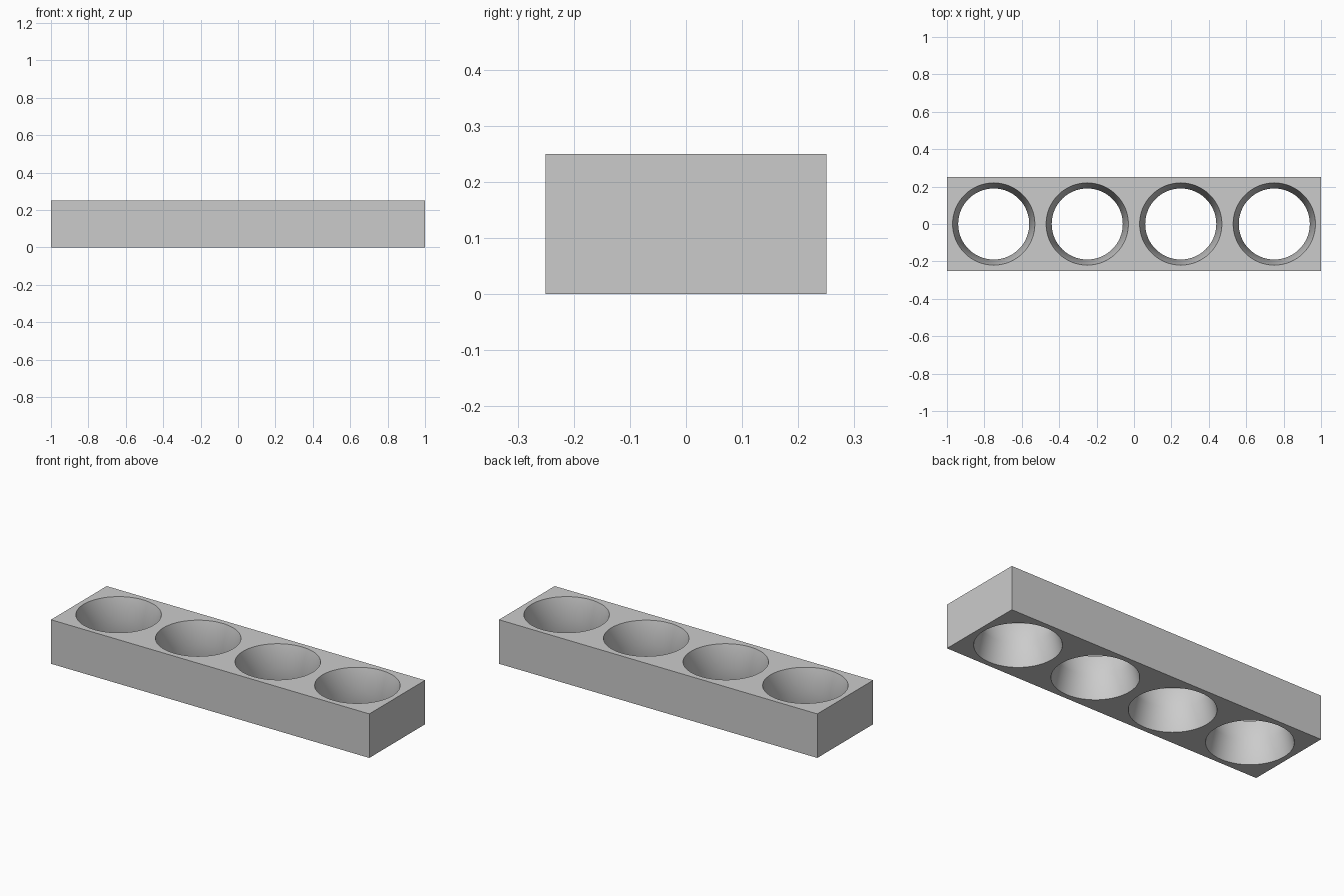
import bpy
import bmesh
from math import cos, sin, tau, radians

cube = bpy.data.objects.get("Cube")
if cube:
    bpy.data.objects.remove(cube, do_unlink=True)

LENGTH, DEPTH, HEIGHT = 2.0, 0.5, 0.25
HOLES, SIDES = 4, 64
RIM_RADIUS, WAIST_RADIUS = 0.22, 0.19

# Plain grey material
grey = bpy.data.materials.new("light grey")
grey.use_nodes = True
colour = (0.6, 0.6, 0.6, 1)
grey.diffuse_color = colour
grey.node_tree.nodes["Principled BSDF"].inputs["Base Color"].default_value = colour

bm = bmesh.new()


def loop(points):
    """Closed ring of vertices and edges."""
    verts = [bm.verts.new(p) for p in points]
    edges = [bm.edges.new((v, verts[(i + 1) % len(verts)])) for i, v in enumerate(verts)]
    return verts, edges


def circle(x, radius, z):
    return loop([(x + radius * cos(tau * i / SIDES), radius * sin(tau * i / SIDES), z)
                 for i in range(SIDES)])


def rectangle(z):
    x, y = LENGTH / 2, DEPTH / 2
    return loop([(-x, -y, z), (x, -y, z), (x, y, z), (-x, y, z)])


def wall(lower, upper):
    """Quads between two matching rings."""
    n = len(lower)
    for i in range(n):
        j = (i + 1) % n
        bm.faces.new((lower[i], lower[j], upper[j], upper[i]))


# Outer sides of the block
bottom, bottom_edges = rectangle(0)
top, top_edges = rectangle(HEIGHT)
wall(bottom, top)

# Through holes, narrowing to a waist halfway down
for k in range(HOLES):
    x = LENGTH * ((k + 0.5) / HOLES - 0.5)
    low, low_edges = circle(x, RIM_RADIUS, 0)
    waist, _ = circle(x, WAIST_RADIUS, HEIGHT / 2)
    high, high_edges = circle(x, RIM_RADIUS, HEIGHT)
    wall(low, waist)
    wall(waist, high)
    bottom_edges += low_edges
    top_edges += high_edges

# Flat top and bottom around the holes
for edges, direction in ((bottom_edges, -1), (top_edges, 1)):
    bmesh.ops.triangle_fill(bm, use_beauty=True, edges=edges, normal=(0, 0, direction))
bmesh.ops.recalc_face_normals(bm, faces=bm.faces)

mesh = bpy.data.meshes.new("holder_block")
bm.to_mesh(mesh)
bm.free()
mesh.materials.append(grey)
block = bpy.data.objects.new("holder_block", mesh)
bpy.context.collection.objects.link(block)

# Smooth hole walls with crisp rims
bpy.ops.object.select_all(action='DESELECT')
block.select_set(True)
bpy.context.view_layer.objects.active = block
bpy.ops.object.shade_smooth_by_angle(angle=radians(30))
